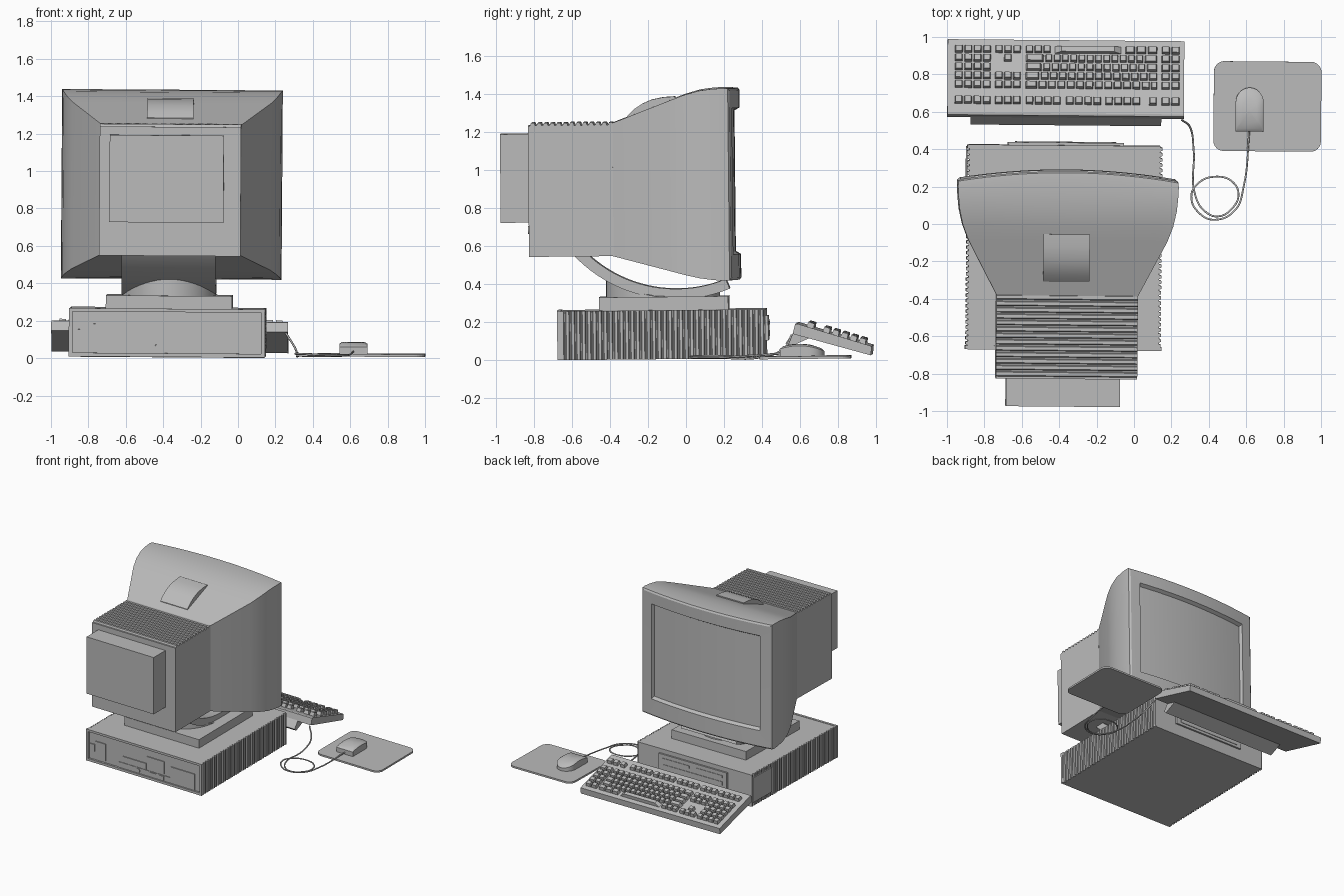
import bpy, bmesh, math
from mathutils import Matrix, Vector, Euler

cube = bpy.data.objects.get("Cube")
if cube:
    bpy.data.objects.remove(cube, do_unlink=True)

GREY = bpy.data.materials.new("plain grey")
GREY.use_nodes = True
COL = (0.5, 0.5, 0.5, 1)
GREY.diffuse_color = COL
GREY.node_tree.nodes["Principled BSDF"].inputs["Base Color"].default_value = COL

# The whole set leans very slightly
TILT = Euler((0.01, 0.007, -0.009)).to_matrix().to_4x4()
MX = -0.362  # centre line of the monitor and stand


def finish(name, bm, smooth=None):
    bmesh.ops.recalc_face_normals(bm, faces=bm.faces[:])
    bm.transform(TILT)
    me = bpy.data.meshes.new(name)
    bm.to_mesh(me)
    bm.free()
    ob = bpy.data.objects.new(name, me)
    bpy.context.collection.objects.link(ob)
    me.materials.append(GREY)
    if smooth:
        bpy.ops.object.select_all(action='DESELECT')
        ob.select_set(True)
        bpy.context.view_layer.objects.active = ob
        bpy.ops.object.shade_smooth_by_angle(angle=math.radians(smooth))
    return ob


def add_box(bm, x0, x1, y0, y1, z0, z1):
    m = Matrix.Translation(((x0 + x1) / 2, (y0 + y1) / 2, (z0 + z1) / 2))
    bmesh.ops.create_cube(bm, size=1, matrix=m @ Matrix.Diagonal((x1 - x0, y1 - y0, z1 - z0, 1)))


def boxes(name, *specs):
    bm = bmesh.new()
    for s in specs:
        add_box(bm, *s)
    return finish(name, bm)


def loft(name, rings, smooth=None):
    bm = bmesh.new()
    rows = [[bm.verts.new(p) for p in r] for r in rings]
    n = len(rows[0])
    for a, b in zip(rows, rows[1:]):
        for i in range(n):
            bm.faces.new((a[i], a[(i + 1) % n], b[(i + 1) % n], b[i]))
    bm.faces.new(rows[0])
    bm.faces.new(rows[-1])
    return finish(name, bm, smooth)


def side_prism(name, pts, x0, x1, smooth=None):
    return loft(name, [[(x, y, z) for y, z in pts] for x in (x0, x1)], smooth)


def plan_prism(name, pts, z0, z1, smooth=None):
    return loft(name, [[(x, y, z) for x, y in pts] for z in (z0, z1)], smooth)


def zigzag(a, b, base, amp, n):
    step = (b - a) / n
    out = []
    for i in range(n):
        out += [(a + i * step, base), (a + (i + 0.15) * step, base + amp),
                (a + (i + 0.65) * step, base + amp), (a + (i + 0.8) * step, base)]
    return out + [(b, base)]


# Computer case with ribbed sides
right = [(x, y) for y, x in zigzag(-0.66, 0.42, 0.135, 0.012, 38)]
left = [(x, y) for y, x in zigzag(0.42, -0.66, -0.885, -0.012, 38)]
plan_prism("case", right + left, 0.008, 0.265)
boxes("case_rim", (-0.9, 0.15, -0.675, -0.655, 0.01, 0.03), (-0.9, 0.15, -0.675, -0.655, 0.25, 0.268),
      (-0.9, -0.88, -0.675, -0.655, 0.01, 0.26), (0.13, 0.15, -0.675, -0.655, 0.01, 0.26))
# Rear sockets and covers
boxes("rear_panels", (-0.82, -0.73, -0.667, -0.65, 0.045, 0.185), (-0.875, -0.83, -0.667, -0.65, 0.095, 0.155),
      (-0.355, -0.195, -0.667, -0.65, 0.09, 0.19), (-0.135, 0.08, -0.667, -0.65, 0.075, 0.165),
      (-0.57, -0.36, -0.667, -0.65, 0.08, 0.13), (-0.61, 0.08, -0.664, -0.65, 0.03, 0.075),
      (-0.33, -0.265, -0.669, -0.65, 0.035, 0.07), (-0.24, -0.2, -0.669, -0.65, 0.035, 0.07))
# Front drive panel and side cover
boxes("front_panel", (-0.68, -0.06, 0.41, 0.434, 0.1, 0.23))
boxes("drive_slots", (-0.64, -0.4, 0.43, 0.438, 0.18, 0.2), (-0.34, -0.1, 0.43, 0.438, 0.18, 0.2),
      (-0.64, -0.1, 0.43, 0.438, 0.12, 0.15))
boxes("side_cover", (-0.903, -0.895, 0.17, 0.41, 0.04, 0.24))

# Stand: slab, round cradle and curved rocker
boxes("stand_slab", (-0.705, -0.03, -0.455, 0.225, 0.26, 0.335))
CY, CZ, RI, RO = -0.044, 1.058, 0.683, 0.738
ring = []
for i in range(48):
    a = math.tau * i / 48
    ring.append((MX - 0.003 + 0.26 * math.cos(a), -0.12 + 0.3 * math.sin(a)))
loft("stand_cradle", [[(x, y, 0.32) for x, y in ring],
                      [(x, y, CZ - math.sqrt(0.73 ** 2 - (y - CY) ** 2)) for x, y in ring]], 40)
arc = [math.radians(-140 + i * 72 / 24) for i in range(25)]
rocker = [(CY + RO * math.cos(a), CZ + RO * math.sin(a)) for a in arc]
rocker += [(CY + RI * math.cos(a), CZ + RI * math.sin(a)) for a in reversed(arc)]
side_prism("stand_rocker", rocker, -0.622, -0.12, 30)

# Monitor shell: flared, with a bowed front and a sunken screen
def monitor_ring(y, hw, zt, zb, bow):
    us = [-1 + i / 8 for i in range(17)]
    row = [(u * hw, y + bow * (1 - (u * hw / 0.59) ** 2)) for u in us]
    return ([(MX + x, yy, zt) for x, yy in row] +
            [(MX + x, yy, zb) for x, yy in reversed(row)])


shell = [(-0.38, 0.375, 1.25, 0.552, 0), (-0.08, 0.532, 1.365, 0.472, 0), (0.0, 0.562, 1.395, 0.45, 0),
         (0.08, 0.58, 1.418, 0.432, 0.005), (0.15, 0.587, 1.427, 0.422, 0.02), (0.21, 0.59, 1.43, 0.418, 0.05),
         (0.235, 0.588, 1.428, 0.42, 0.05), (0.243, 0.575, 1.415, 0.433, 0.05),
         (0.241, 0.495, 1.325, 0.555, 0.05), (0.215, 0.485, 1.31, 0.57, 0.05)]
bm = bmesh.new()
rows = [[bm.verts.new(p) for p in monitor_ring(*s)] for s in shell]
for a, b in zip(rows, rows[1:]):
    for i in range(34):
        bm.faces.new((a[i], a[(i + 1) % 34], b[(i + 1) % 34], b[i]))
bm.faces.new(rows[0])
for i in range(16):  # screen strips
    r = rows[-1]
    bm.faces.new((r[i], r[i + 1], r[32 - i], r[33 - i]))
finish("monitor_shell", bm, 28)

# Rear housing with vent ridges, rear cover, knob and top grip
vents = zigzag(-0.37, -0.815, 1.242, 0.014, 13)
side_prism("rear_housing", [(-0.82, 0.552), (-0.375, 0.552), (-0.375, 1.242)] + vents + [(-0.82, 1.242)],
           MX - 0.378, MX + 0.378)
boxes("rear_cover", (-0.685, -0.075, -0.968, -0.81, 0.732, 1.198))
bm = bmesh.new()
bmesh.ops.create_cone(bm, cap_ends=True, segments=24, radius1=0.021, radius2=0.021, depth=0.02,
                      matrix=Matrix.Translation((-0.38, -0.817, 0.69)) @ Matrix.Rotation(math.pi / 2, 4, 'X'))
bmesh.ops.create_cone(bm, cap_ends=True, segments=20, radius1=0.018, radius2=0.018, depth=0.02,
                      matrix=Matrix.Translation((-0.435, -0.66, 0.052)) @ Matrix.Rotation(math.pi / 2, 4, 'X'))
finish("round_sockets", bm, 40)
grip = [(-0.3, 1.25), (-0.3, 1.285), (-0.265, 1.32), (-0.22, 1.35), (-0.17, 1.371), (-0.11, 1.383),
        (-0.045, 1.387), (-0.045, 1.34)]
side_prism("top_grip", grip, -0.492, -0.245, 30)

# Keyboard wedge and rear foot
side_prism("keyboard_body", [(0.578, 0.187), (0.59, 0.188), (0.98, 0.066), (0.975, 0.018), (0.565, 0.135)],
           -1.005, 0.26)
side_prism("keyboard_foot", [(0.57, 0.145), (0.525, 0.085), (0.545, 0.065), (0.66, 0.115)], -0.88, 0.14)

# Keys, placed on the sloped top
keys = bmesh.new()
SLOPE = math.atan2(-0.122, 0.39)


def key(x0, x1, y0, y1):
    g = 0.004
    y = (y0 + y1) / 2
    z = 0.188 - (y - 0.59) * 0.122 / 0.39
    m = (Matrix.Translation(((x0 + x1) / 2, y, z + 0.012)) @ Matrix.Rotation(SLOPE, 4, 'X') @
         Matrix.Diagonal((x1 - x0 - 2 * g, y1 - y0 - 2 * g, 0.03, 1)))
    made = bmesh.ops.create_cube(keys, size=1, matrix=m)["verts"]
    top = sorted(made, key=lambda v: v.co.z - v.co.y * math.tan(SLOPE))[4:]
    mid = sum((v.co for v in top), Vector()) / 4
    for v in top:
        v.co = mid + (v.co - mid) * 0.78


def key_block(x0, x1, cols, y_top, rows, pitch=0.047):
    w = (x1 - x0) / cols
    for r in range(rows):
        for c in range(cols):
            key(x0 + c * w, x0 + (c + 1) * w, y_top - (r + 1) * pitch, y_top - r * pitch)


key_block(-0.97, -0.77, 4, 0.955, 5)           # number pad
key_block(-0.755, -0.61, 3, 0.955, 1)          # arrows
key_block(-0.707, -0.658, 1, 0.908, 1)
key_block(-0.755, -0.61, 3, 0.814, 2)          # editing keys
key_block(0.135, 0.24, 2, 0.955, 5)            # side keys
for r in range(1, 5):                          # letter rows with wide ends
    y1 = 0.955 - 0.047 * r
    end = 0.04 + 0.012 * (4 - r)
    key(-0.592, -0.592 + end + 0.03, y1 - 0.047, y1)
    key(0.12 - end, 0.12, y1 - 0.047, y1)
    key_block(-0.562 + end, 0.12 - end, 12, y1, 1)
key_block(-0.592, -0.45, 3, 0.955, 1)          # space bar row
key(-0.44, -0.07, 0.908, 0.955)
key_block(-0.06, 0.12, 3, 0.955, 1)
for x0, x1, n in ((-0.97, -0.77, 4), (-0.755, -0.61, 3), (-0.59, -0.395, 4), (-0.375, -0.18, 4),
                  (-0.165, 0.03, 4), (0.07, 0.118, 1), (0.135, 0.24, 2)):
    key_block(x0, x1, n, 0.685, 1, 0.05)       # function keys
finish("keyboard_keys", keys)

# Mouse mat with rounded corners
mat = []
for cx, cy, a0 in ((0.94, 0.82, 0), (0.475, 0.82, 90), (0.475, 0.45, 180), (0.94, 0.45, 270)):
    mat += [(cx + 0.055 * math.cos(math.radians(a0 + t)), cy + 0.055 * math.sin(math.radians(a0 + t)))
            for t in range(0, 91, 15)]
plan_prism("mouse_mat", mat, 0.008, 0.022)

# Mouse: round nose, humped back
outline = [(0.612 + 0.075 * math.cos(math.radians(t)), 0.655 + 0.08 * math.sin(math.radians(t)))
           for t in range(0, 181, 12)]
for i in range(8):
    outline.append((0.537, 0.655 - 0.155 * (i + 1) / 8))
for i in range(8):
    outline.append((0.687, 0.5 + 0.155 * i / 8))


def hump(y):
    return 0.085 - 1.6 * (y - 0.6) ** 2


def mouse_ring(s, drop):
    return [(0.612 + (x - 0.612) * s, 0.61 + (y - 0.61) * s, hump(0.61 + (y - 0.61) * s) - drop)
            for x, y in outline]


loft("mouse", [[(x, y, 0.02) for x, y in outline], mouse_ring(1, 0.01), mouse_ring(0.85, 0.002),
               mouse_ring(0.5, 0), mouse_ring(0.1, 0)], 40)

# Looped cable from keyboard to mouse, as a swept tube
path = [(0.25, 0.56, 0.13), (0.295, 0.52, 0.06), (0.315, 0.4, 0.015), (0.325, 0.16, 0.014), (0.38, 0.07, 0.014),
        (0.45, 0.045, 0.014), (0.525, 0.09, 0.014), (0.557, 0.16, 0.016), (0.525, 0.23, 0.018),
        (0.43, 0.257, 0.02), (0.34, 0.22, 0.022), (0.305, 0.15, 0.024), (0.35, 0.06, 0.024),
        (0.43, 0.027, 0.02), (0.54, 0.08, 0.018), (0.585, 0.21, 0.018), (0.612, 0.51, 0.035)]
cu = bpy.data.curves.new("mouse_cable", 'CURVE')
cu.dimensions = '3D'
cu.bevel_depth = 0.0055
cu.bevel_resolution = 1
cu.use_fill_caps = True
sp = cu.splines.new('BEZIER')
sp.bezier_points.add(len(path) - 1)
for p, co in zip(sp.bezier_points, path):
    p.co = TILT @ Vector(co)
    p.handle_left_type = p.handle_right_type = 'AUTO'
cu.materials.append(GREY)
bpy.context.collection.objects.link(bpy.data.objects.new("mouse_cable", cu))
